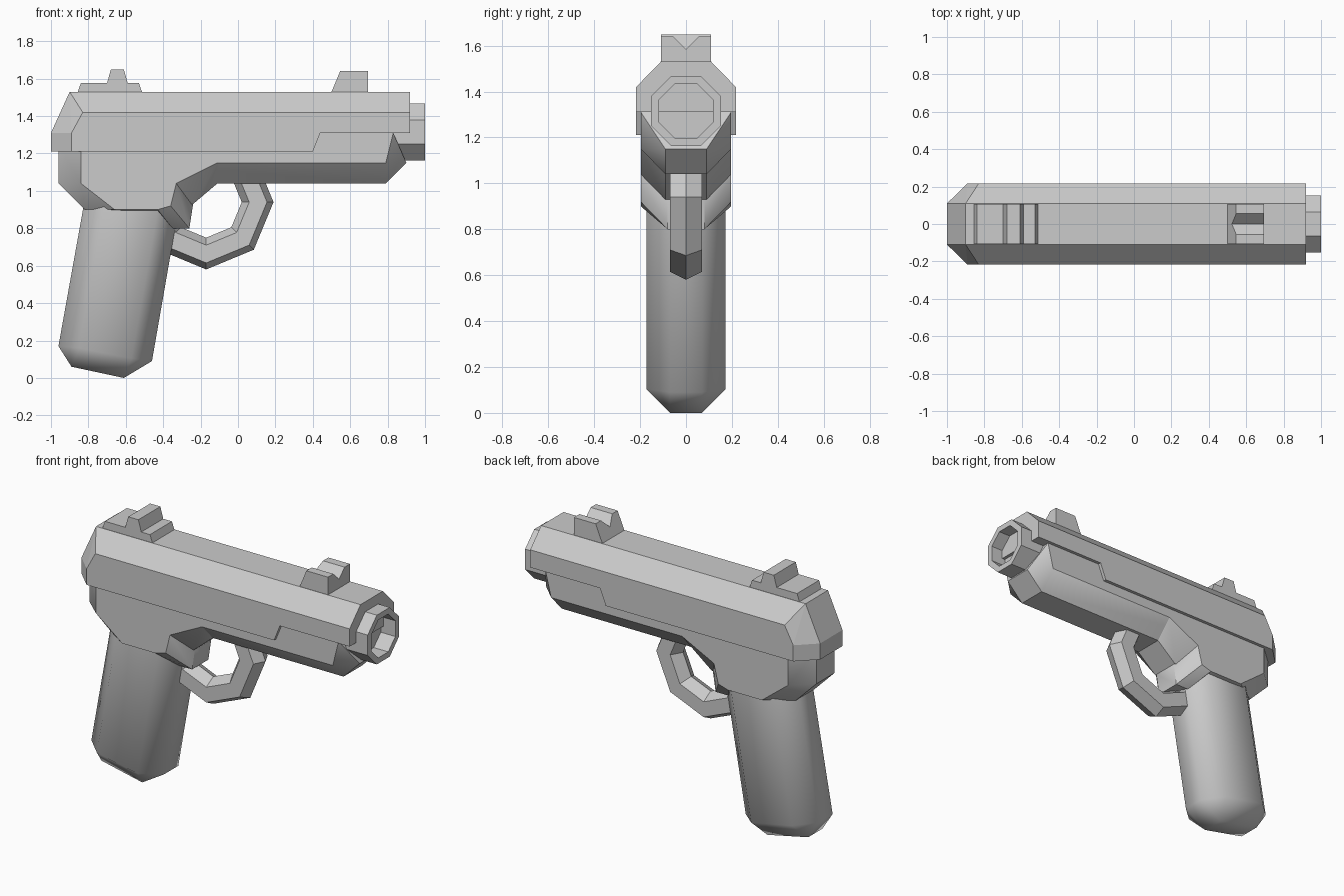
import bpy, bmesh, math
from mathutils import Vector

if "Cube" in bpy.data.objects:
    bpy.data.objects.remove(bpy.data.objects["Cube"])


def finish(name, bm, smooth=0):
    bmesh.ops.recalc_face_normals(bm, faces=bm.faces)
    me = bpy.data.meshes.new(name)
    bm.to_mesh(me)
    bm.free()
    if smooth:
        me.polygons.foreach_set("use_smooth", [True] * len(me.polygons))
        me.set_sharp_from_angle(angle=math.radians(smooth))
    ob = bpy.data.objects.new(name, me)
    bpy.context.collection.objects.link(ob)
    return ob


def hulls(name, pieces, smooth=0):
    """Each piece maps a half width y to its (x, z) outline points; mirrored in y."""
    out = bmesh.new()
    for piece in pieces:
        bm = bmesh.new()
        for y, pts in piece.items():
            for x, z in pts:
                bm.verts.new((x, y, z))
                bm.verts.new((x, -y, z))
        bmesh.ops.convex_hull(bm, input=bm.verts)
        bmesh.ops.delete(bm, geom=[v for v in bm.verts if not v.link_faces], context='VERTS')
        bmesh.ops.dissolve_limit(bm, angle_limit=0.02, verts=bm.verts, edges=bm.edges)
        tmp = bpy.data.meshes.new("tmp")
        bm.to_mesh(tmp)
        bm.free()
        out.from_mesh(tmp)
        bpy.data.meshes.remove(tmp)
    return finish(name, out, smooth)


def loft(name, rings, closed=False):
    """Skin a series of equal-length rings; cap the ends unless closed."""
    bm = bmesh.new()
    vs = [[bm.verts.new(p) for p in r] for r in rings]
    n = len(vs[0])
    pairs = list(zip(vs, vs[1:])) + ([(vs[-1], vs[0])] if closed else [])
    for a, b in pairs:
        for i in range(n):
            j = (i + 1) % n
            bm.faces.new((a[i], a[j], b[j], b[i]))
    if not closed:
        bm.faces.new(vs[0])
        bm.faces.new(vs[-1])
    return finish(name, bm)


# Slide: upper body with chamfered rear, plus the lower side skirt
hulls("slide", [
    {.11: [(-1, 1.31), (-.90, 1.53), (.92, 1.53)],
     .217: [(-.89, 1.31), (-.83, 1.42), (.92, 1.42), (.92, 1.31)]},
    {.11: [(-1, 1.21), (-1, 1.31)],
     .217: [(-.89, 1.21), (-.89, 1.31), (.40, 1.21), (.44, 1.31)]},
])

# Frame: dust cover, rear block, grip collar and gusset
hulls("frame", [
    {.09: [(-.6, 1.04), (.79, 1.04), (.90, 1.15)],
     .197: [(-.6, 1.15), (.79, 1.15), (.83, 1.31), (-.6, 1.31)]},
    {.09: [(-.96, 1.25), (-.96, 1.04), (-.82, .90), (-.43, .88)],
     .197: [(-.84, 1.25), (-.84, 1.04), (-.66, .90), (-.43, .90), (-.36, .92),
            (-.33, 1.04), (-.33, 1.25)]},
    {.08: [(-.43, .88), (-.35, .80), (-.26, .80), (-.24, .93), (-.30, 1.1)],
     .197: [(-.43, .90), (-.36, .92), (-.33, 1.04), (-.43, 1.04)]},
    {.09: [(-.32, .93), (-.24, .93), (-.11, 1.04), (-.11, 1.2)],
     .197: [(-.33, 1.04), (-.11, 1.15), (-.33, 1.2), (-.11, 1.2)]},
], 35)

# Grip: raked eight-sided handle with a bevelled foot
hulls("grip", [
    {.07: [(-.96, .17), (-.89, .06), (-.61, 0), (-.46, .09), (-.82, .95), (-.31, .95)],
     .173: [(-.85, .16), (-.57, .105), (-.71, .95), (-.42, .95)]},
], 50)

# Trigger guard: octagonal ring with a six-sided section
section = [(.36, 0), (.325, .07), (.23, .07), (.19, 0), (.23, -.07), (.325, -.07)]
loft("trigger_guard",
     [[(-.17 + r * math.cos(k * math.pi / 4), y, .94 + r * math.sin(k * math.pi / 4))
       for r, y in section] for k in range(8)], closed=True)


# Barrel: hollow octagonal muzzle
def octagon(x, apothem):
    r = apothem / math.cos(math.pi / 8)
    return [(x, r * math.cos((k + .5) * math.pi / 4), 1.315 + r * math.sin((k + .5) * math.pi / 4))
            for k in range(8)]


loft("barrel", [octagon(.78, .153), octagon(1, .153), octagon(1, .118), octagon(.90, .118)])

# Rear sight: stepped block
step = [(-.86, 1.52), (-.84, 1.577), (-.70, 1.577), (-.68, 1.648),
        (-.61, 1.648), (-.59, 1.577), (-.53, 1.577), (-.51, 1.52)]
loft("rear_sight", [[(x, y, z) for x, z in step] for y in (-.108, .108)])

# Front sight: sloped block with a V notch
notch = [(-.108, 1.52), (-.108, 1.64), (-.055, 1.64), (0, 1.585),
         (.055, 1.64), (.108, 1.64), (.108, 1.52)]
loft("front_sight", [[(.50 + (z - 1.53) * .42, y, z) for y, z in notch],
                     [(.695, y, z) for y, z in notch]])
